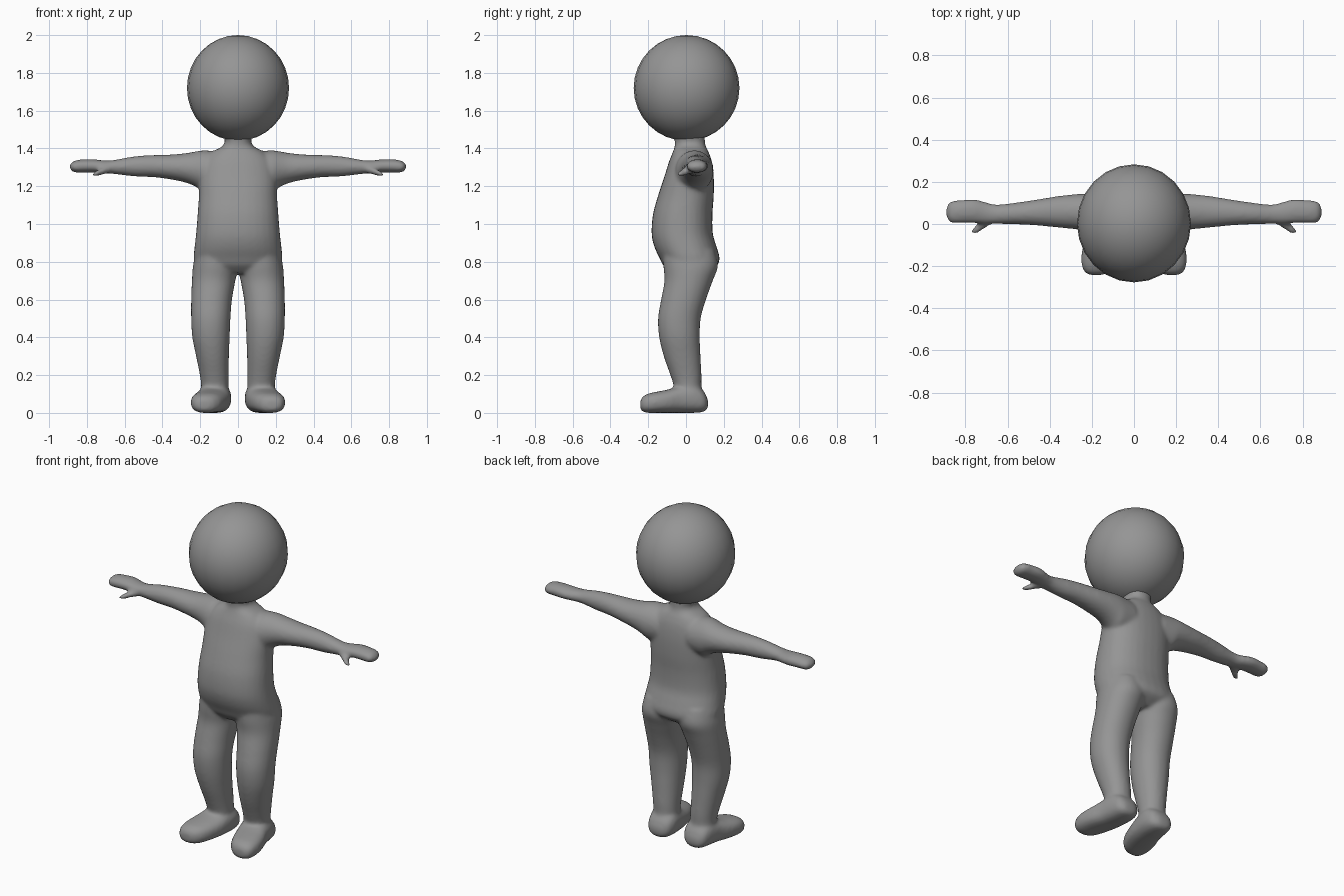
import bpy, bmesh, math
from mathutils import Vector

grey = bpy.data.materials.new("plain grey")
grey.diffuse_color = (0.3, 0.3, 0.3, 1)


def spline(rows, steps=4):
    """Catmull-Rom interpolation of a list of ring rows."""
    rows = [Vector(r) for r in rows]
    out = []
    for i in range(len(rows) - 1):
        a, b = rows[max(i - 1, 0)], rows[i]
        c, d = rows[i + 1], rows[min(i + 2, len(rows) - 1)]
        for k in range(steps):
            t = k / steps
            out.append(0.5 * (2 * b + (c - a) * t + (2 * a - 5 * b + 4 * c - d) * t * t
                              + (3 * b - a - 3 * c + d) * t ** 3))
    return out + [rows[-1]]


def loft(bm, rows, axis, mirror=False, power=1.0, seg=32):
    """Skin rings; row = (position on axis, min/max of each of the other two axes)."""
    for side in ((1, -1) if mirror else (1,)):
        rings = []
        for t, u0, u1, v0, v1 in spline(rows):
            ring = []
            for k in range(seg):
                a = 2 * math.pi * k / seg
                cu, sv = (math.copysign(abs(f) ** power, f) for f in (math.cos(a), math.sin(a)))
                co = [(u0 + u1) / 2 + (u1 - u0) / 2 * cu, (v0 + v1) / 2 + (v1 - v0) / 2 * sv]
                co.insert(axis, t)
                ring.append(bm.verts.new((co[0] * side, co[1], co[2])))
            rings.append(ring)
        for r, s in zip(rings, rings[1:]):
            for k in range(seg):
                bm.faces.new((r[k], r[(k + 1) % seg], s[(k + 1) % seg], s[k]))
        bm.faces.new(rings[0])
        bm.faces.new(rings[-1])


bm = bmesh.new()

# torso and neck: z, x range, y range
loft(bm, [(0.74, -.17, .17, -.08, .11), (0.78, -.225, .225, -.12, .165),
          (0.82, -.235, .235, -.14, .178), (0.88, -.23, .23, -.168, .162),
          (0.95, -.222, .222, -.182, .142), (1.05, -.214, .214, -.175, .14),
          (1.15, -.207, .207, -.148, .147), (1.25, -.205, .205, -.115, .147),
          (1.33, -.185, .185, -.09, .137), (1.38, -.14, .14, -.07, .12),
          (1.41, -.085, .085, -.06, .105), (1.44, -.07, .07, -.06, .1),
          (1.50, -.09, .09, -.07, .1)], 2, power=0.88)

# legs: z, x range, y range
loft(bm, [(0.06, .05, .195, -.06, .09), (0.14, .05, .195, -.065, .082),
          (0.20, .05, .202, -.083, .082), (0.30, .048, .222, -.118, .077),
          (0.40, .044, .242, -.142, .073), (0.50, .04, .248, -.148, .078),
          (0.60, .032, .248, -.132, .106), (0.70, .014, .244, -.114, .142),
          (0.78, .0, .238, -.12, .17), (0.86, .02, .22, -.12, .15)],
     2, mirror=True, power=0.95)

# arms with mitten hands: x, y range, z range
loft(bm, [(.10, -.06, .14, 1.17, 1.385), (.18, -.055, .145, 1.17, 1.39),
          (.22, -.04, .145, 1.195, 1.385), (.27, -.026, .142, 1.217, 1.376),
          (.35, -.018, .134, 1.235, 1.368), (.45, -.008, .118, 1.248, 1.365),
          (.55, -.002, .103, 1.252, 1.358), (.65, .0, .092, 1.264, 1.34),
          (.70, .0, .103, 1.268, 1.336), (.76, .004, .118, 1.272, 1.342),
          (.82, .004, .113, 1.272, 1.342), (.86, .004, .11, 1.272, 1.337),
          (.88, .014, .10, 1.28, 1.326), (.89, .035, .08, 1.292, 1.314)],
     0, mirror=True)

# thumbs: x, y range, z range
loft(bm, [(.66, .01, .06, 1.275, 1.315), (.70, -.016, .04, 1.265, 1.305),
          (.73, -.036, .016, 1.257, 1.292), (.755, -.05, -.01, 1.25, 1.28),
          (.77, -.048, -.028, 1.253, 1.27)], 0, mirror=True, seg=16)

# feet, toes turned outward: y, x range, z range
loft(bm, [(-.242, .155, .205, .025, .06), (-.232, .125, .23, .008, .083),
          (-.20, .092, .247, .0, .102), (-.15, .068, .25, .0, .113),
          (-.09, .05, .238, .0, .125), (-.03, .04, .218, .0, .145),
          (.04, .036, .205, .0, .155), (.09, .05, .19, .005, .12),
          (.112, .08, .165, .02, .08), (.117, .10, .145, .035, .065)],
     1, mirror=True, power=0.8)

bmesh.ops.recalc_face_normals(bm, faces=bm.faces)
mesh = bpy.data.meshes.new("body")
bm.to_mesh(mesh)
bm.free()
body = bpy.data.objects.new("body", mesh)
bpy.context.collection.objects.link(body)

# melt the limbs into one soft skin
remesh = body.modifiers.new("fuse", 'REMESH')
remesh.mode, remesh.voxel_size = 'VOXEL', 0.01
soften = body.modifiers.new("soften", 'SMOOTH')
soften.factor, soften.iterations = 0.5, 8
bpy.context.view_layer.objects.active = body
body.select_set(True)
for name in ("fuse", "soften"):
    bpy.ops.object.modifier_apply(modifier=name)
body.data.materials.clear()
body.data.materials.append(grey)
body.data.shade_smooth()

# head: slightly narrow ball
bpy.ops.mesh.primitive_uv_sphere_add(segments=24, ring_count=16, radius=0.28, location=(0, 0.003, 1.72))
head = bpy.context.object
head.name = "head"
head.scale = (0.965, 1, 1)
head.data.materials.append(grey)
head.data.shade_smooth()
